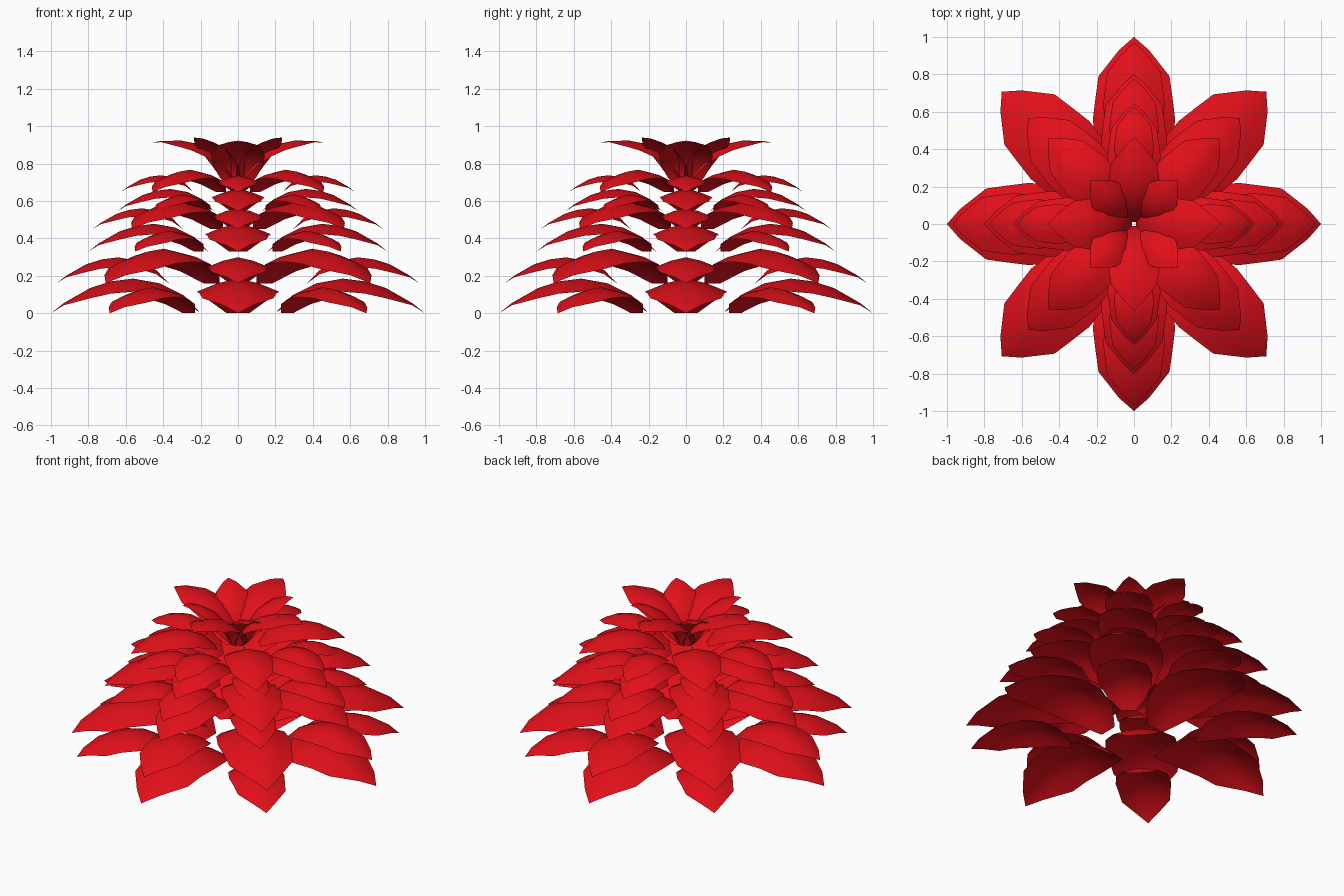
import bpy, bmesh, math
from mathutils import Matrix, Vector

if "Cube" in bpy.data.objects:
    bpy.data.objects.remove(bpy.data.objects["Cube"])

red = bpy.data.materials.new("petal_red")
red.diffuse_color = (0.75, 0.005, 0.01, 1)
red.use_nodes = True
red.node_tree.nodes["Principled BSDF"].inputs["Base Color"].default_value = red.diffuse_color

# Petal stations: distance along, half width, crest height, edge drop
STATIONS = [(0, .06, 0, 0), (.09, .15, .095, .03), (.22, .205, .16, .055),
            (.36, .22, .185, .07), (.48, .205, .17, .065), (.59, .19, .135, .055),
            (.73, .08, .055, .012), (.80, 0, 0, 0)]
ACROSS = (-1, -.5, 0, .5, 1)


def add_petal(bm, size, base_r, base_z, tilt, angle):
    """Arched, roof-shaped leaf starting at its base and pointing outward."""
    m = (Matrix.Rotation(angle, 4, 'Z') @ Matrix.Translation((base_r, 0, base_z))
         @ Matrix.Rotation(-tilt, 4, 'Y') @ Matrix.Scale(size, 4))
    rows = [[bm.verts.new(m @ Vector((u, w * k, h - d * abs(k) ** 1.5))) for k in ACROSS]
            for u, w, h, d in STATIONS]
    for a, b in zip(rows, rows[1:]):
        for i in range(len(ACROSS) - 1):
            bm.faces.new((a[i], b[i], b[i + 1], a[i + 1]))


def petal_ring(name, size, base_r, base_z, tilt_deg, start_deg):
    """Four equal petals around the centre."""
    bm = bmesh.new()
    for i in range(4):
        add_petal(bm, size, base_r, base_z, math.radians(tilt_deg),
                  math.radians(start_deg + 90 * i))
    bmesh.ops.remove_doubles(bm, verts=bm.verts, dist=1e-5)
    for f in bm.faces:
        f.smooth = True
    mesh = bpy.data.meshes.new(name)
    bm.to_mesh(mesh)
    bm.free()
    mesh.materials.append(red)
    bpy.context.collection.objects.link(bpy.data.objects.new(name, mesh))


# Stacked layers: large and small petals alternate, every other layer turned 45 degrees
LAYERS = [(1.0, 0, 0), (1.0, .16, 45), (.8, .33, 0), (.8, .45, 45), (.645, .545, 0), (.645, .648, 45)]
for n, (s, z, turn) in enumerate(LAYERS, 1):
    petal_ring(f"layer_{n}_large_petals", s, .2 * s, z, 0, turn)
    petal_ring(f"layer_{n}_small_petals", s * .75, .37 * s, z, 0, turn + 45)

# Raised crown petals
petal_ring("crown_large_petals", .65, .01, .66, 29, 0)
petal_ring("crown_small_petals", .485, .05, .675, 43, 45)
